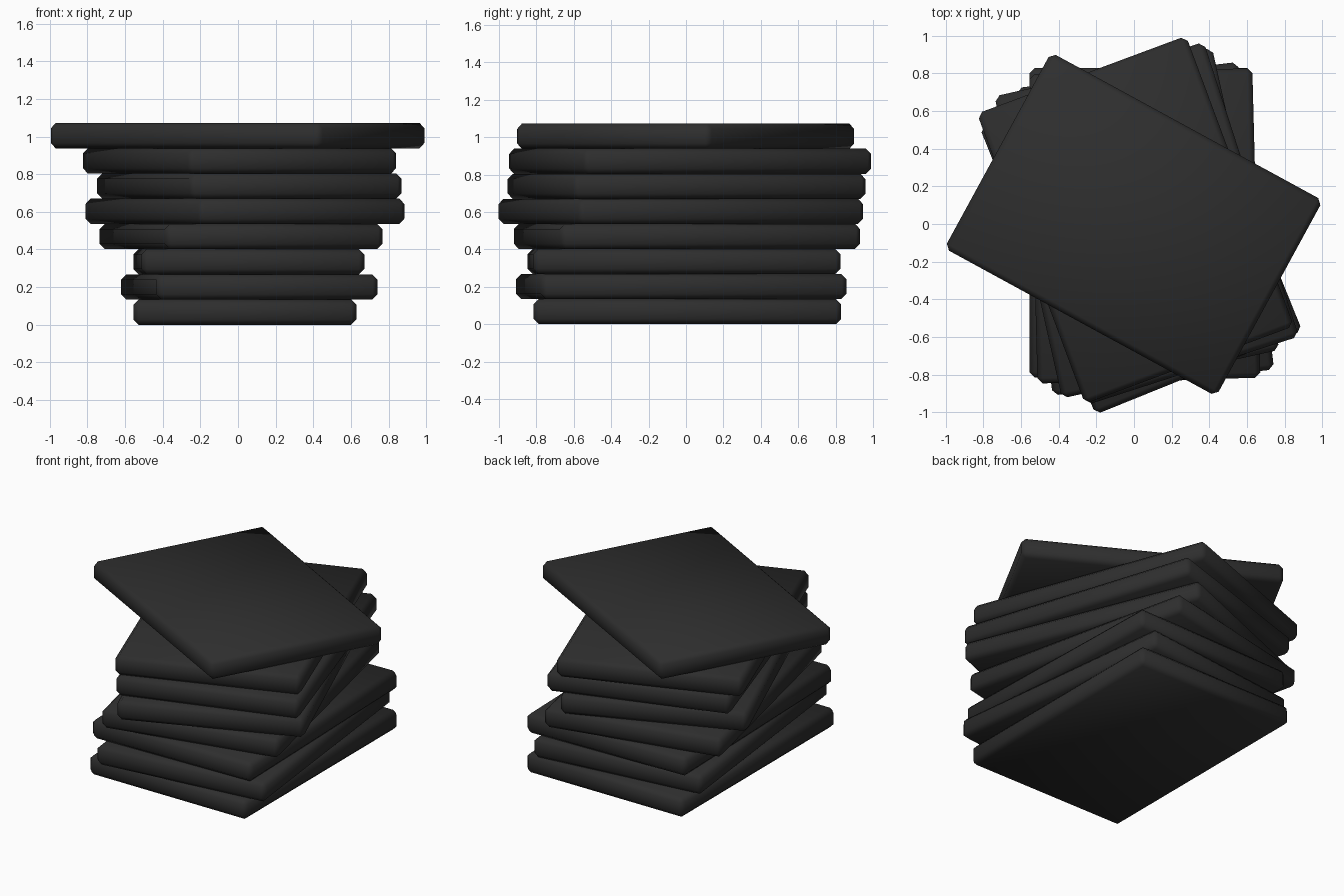
import bpy
import math

if "Cube" in bpy.data.objects:
    bpy.data.objects.remove(bpy.data.objects["Cube"])

# Single dark charcoal colour
charcoal = bpy.data.materials.new("charcoal")
charcoal.diffuse_color = (0.027, 0.027, 0.027, 1)
charcoal.use_nodes = True
charcoal.node_tree.nodes["Principled BSDF"].inputs["Base Color"].default_value = charcoal.diffuse_color

WIDTH, DEPTH, THICK, BEVEL = 1.185, 1.645, 0.134, 0.028

# Centre x, centre y and turn in degrees of each slab, bottom to top
STACK = [
    (0.037, 0.007, 0),
    (0.06, -0.025, 6.7),
    (0.058, -0.01, 1.5),
    (0.016, 0.005, 12.6),
    (0.037, -0.028, 22),
    (0.06, 0.003, 17.9),
    (0.008, 0.022, 20.4),
    (-0.002, -0.002, 61.4),
]


def add_slab(index, x, y, turn):
    """One flat rectangular slab with chamfered, softly shaded edges."""
    bpy.ops.mesh.primitive_cube_add(size=1, location=(x, y, (index + 0.5) * THICK))
    slab = bpy.context.object
    slab.name = f"slab_{index + 1}"
    slab.scale = (WIDTH, DEPTH, THICK)
    bpy.ops.object.transform_apply(location=False, rotation=False, scale=True)
    slab.rotation_euler.z = math.radians(turn)
    bevel = slab.modifiers.new("edge_chamfer", 'BEVEL')
    bevel.width = BEVEL
    bevel.segments = 1
    bpy.ops.object.shade_smooth()
    slab.data.materials.append(charcoal)


# Stack of loosely twisted slabs
for i, (x, y, turn) in enumerate(STACK):
    add_slab(i, x, y, turn)
